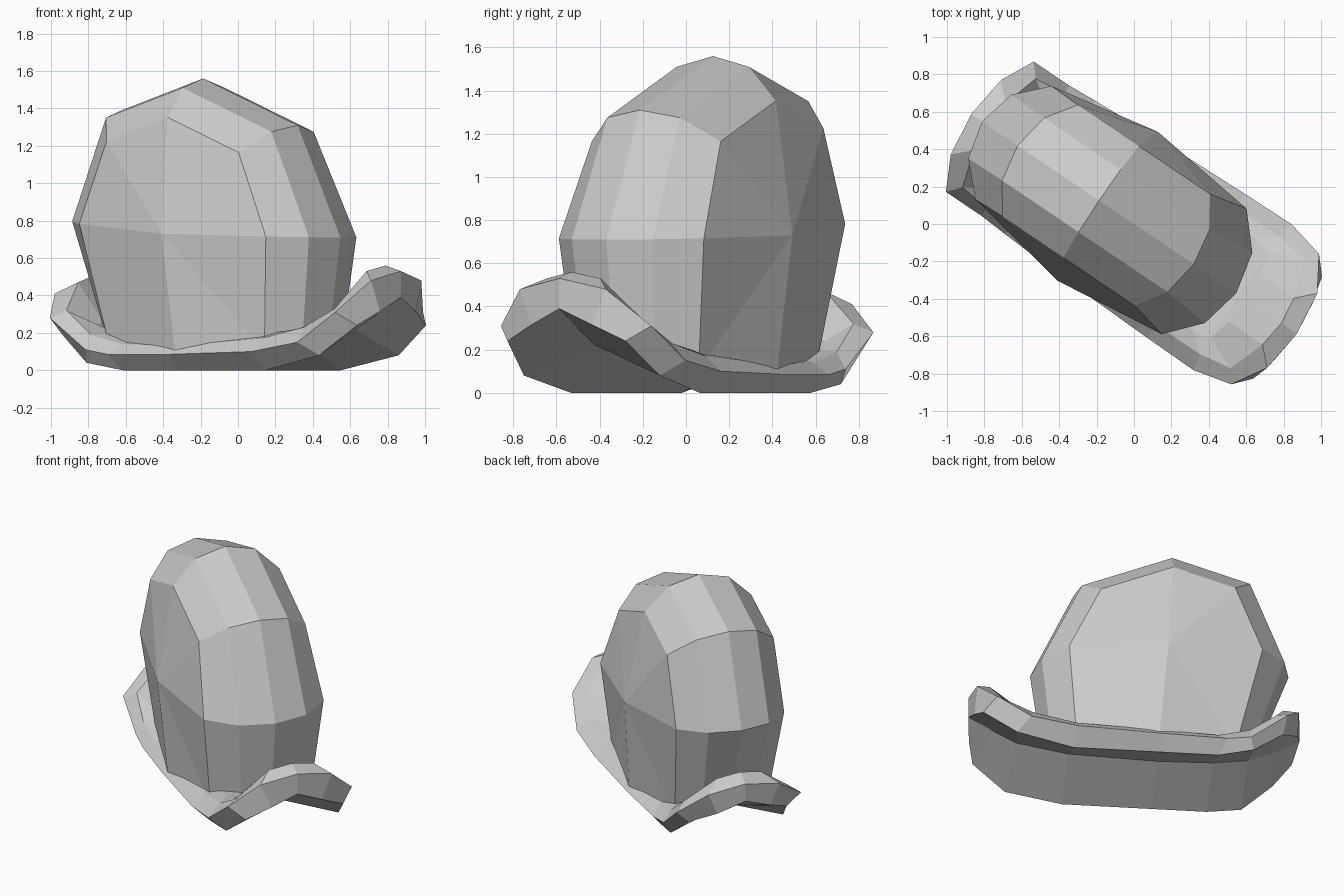
import bpy
import bmesh
import math

default_cube = bpy.data.objects.get("Cube")
if default_cube:
    bpy.data.objects.remove(default_cube, do_unlink=True)

TURN = math.radians(-34)  # the hat is turned about the vertical axis

felt = bpy.data.materials.new("light_grey_felt")
felt.use_nodes = True
felt.diffuse_color = (0.6, 0.6, 0.6, 1)
felt.node_tree.nodes["Principled BSDF"].inputs["Base Color"].default_value = felt.diffuse_color


def finish(bm, name):
    """Turn a bmesh into a flat-shaded object."""
    bmesh.ops.recalc_face_normals(bm, faces=bm.faces[:])
    mesh = bpy.data.meshes.new(name)
    bm.to_mesh(mesh)
    bm.free()
    mesh.materials.append(felt)
    obj = bpy.data.objects.new(name, mesh)
    obj.rotation_euler.z = TURN
    bpy.context.collection.objects.link(obj)
    return obj


def bridge(bm, ring_a, ring_b):
    """Join two closed rings of equal length with quads."""
    count = len(ring_a)
    for i in range(count):
        j = (i + 1) % count
        bm.faces.new((ring_a[i], ring_a[j], ring_b[j], ring_b[i]))


def mirrored_ring(bm, half):
    """Make a closed ring from the points on one side, tip to tip."""
    other_side = [(x, -y, z) for x, y, z in reversed(half[1:-1])]
    return [bm.verts.new(point) for point in half + other_side]


def fill_with_spine(bm, ring, spine):
    """Fill a ring with two slopes that meet along a lengthwise spine."""
    half = len(ring) // 2
    middle = [bm.verts.new((x, 0, z)) for x, z in spine]
    middle = [ring[0]] + middle + [ring[half]]
    for side in (ring[:half + 1], [ring[0]] + ring[:half - 1:-1]):
        bm.faces.new((middle[0], side[1], middle[1]))
        for i in range(1, half - 1):
            bm.faces.new((middle[i], side[i], side[i + 1], middle[i + 1]))
        bm.faces.new((middle[half - 1], side[half - 1], middle[half]))


# Brim loops: each runs along one side from the high tip to the low tip
lower_edge = [(1.05, 0, .39), (1.03, .17, .315), (.99, .33, .24), (.78, .38, .08),
              (.42, .36, 0), (-.15, .36, 0), (-.5, .36, 0), (-.72, .38, .04),
              (-.91, .33, .19), (-1.02, .18, .27), (-1.05, 0, .34)]
outer_edge = [(1.05, 0, .53), (1.02, .24, .48), (.91, .42, .31), (.7, .47, .15),
              (.4, .465, .1), (-.15, .45, .085), (-.55, .43, .085), (-.7, .42, .11),
              (-.93, .42, .28), (-1.02, .24, .41), (-1.05, 0, .46)]
top_ridge = [(.95, 0, .56), (.93, .15, .53), (.86, .35, .33), (.68, .38, .23),
             (.4, .38, .17), (-.15, .41, .13), (-.5, .37, .14), (-.7, .37, .19),
             (-.87, .35, .32), (-.93, .15, .47), (-.95, 0, .5)]
inner_valley = [(.72, 0, .29), (.71, .15, .28), (.68, .28, .25), (.58, .3, .22),
                (.35, .3, .19), (-.15, .3, .17), (-.45, .28, .17), (-.6, .28, .2),
                (-.75, .27, .24), (-.77, .15, .26), (-.78, 0, .27)]
# Spine of the hollow underside
hollow_spine = [(.98, .35), (.9, .3), (.75, .22), (.42, .16), (-.15, .14),
                (-.5, .15), (-.72, .18), (-.88, .24), (-.97, .29)]


def build_brim():
    bm = bmesh.new()
    rings = [mirrored_ring(bm, half)
             for half in (lower_edge, outer_edge, top_ridge, inner_valley)]
    for lower, upper in zip(rings, rings[1:]):
        bridge(bm, lower, upper)
    fill_with_spine(bm, rings[0], hollow_spine)
    # Seat below the crown, level across its width
    seat_spine = [(x, z) for x, y, z in inner_valley[1:-1]]
    fill_with_spine(bm, rings[-1], seat_spine)
    return finish(bm, "brim")


# Crown outline at its middle: length, height, and half width of the flat side
crown_outline = [(-.1, 0, .43), (.59, 0, .34), (.66, .71, .405), (.385, 1.31, .36),
                 (-.225, 1.56, .36), (-.75, 1.39, .36), (-.98, .8, .365), (-.76, 0, .31)]
CENTRE_X, CENTRE_Z = -.17, .73


def crown_section(bm, width_share, scale, base):
    """One slice of the crown, shrunk about its centre; the base stays level."""
    ring = []
    for x, z, half_width in crown_outline:
        new_x = CENTRE_X + (x - CENTRE_X) * scale
        new_z = CENTRE_Z + (z - CENTRE_Z) * scale if z else base
        ring.append(bm.verts.new((new_x, half_width * width_share, new_z)))
    return ring


def build_crown():
    bm = bmesh.new()
    sections = [crown_section(bm, -1, .75, .1), crown_section(bm, -.56, .94, .16),
                crown_section(bm, 0, 1, .2),
                crown_section(bm, .56, .94, .16), crown_section(bm, 1, .75, .1)]
    for near, far in zip(sections, sections[1:]):
        bridge(bm, near, far)
    # Bulging fans close the two broad sides
    for ring, y in ((sections[0], -.48), (sections[-1], .48)):
        middle = bm.verts.new((CENTRE_X, y, CENTRE_Z))
        for i in range(len(ring)):
            bm.faces.new((ring[i - 1], ring[i], middle))
    return finish(bm, "crown")


build_brim()
build_crown()
